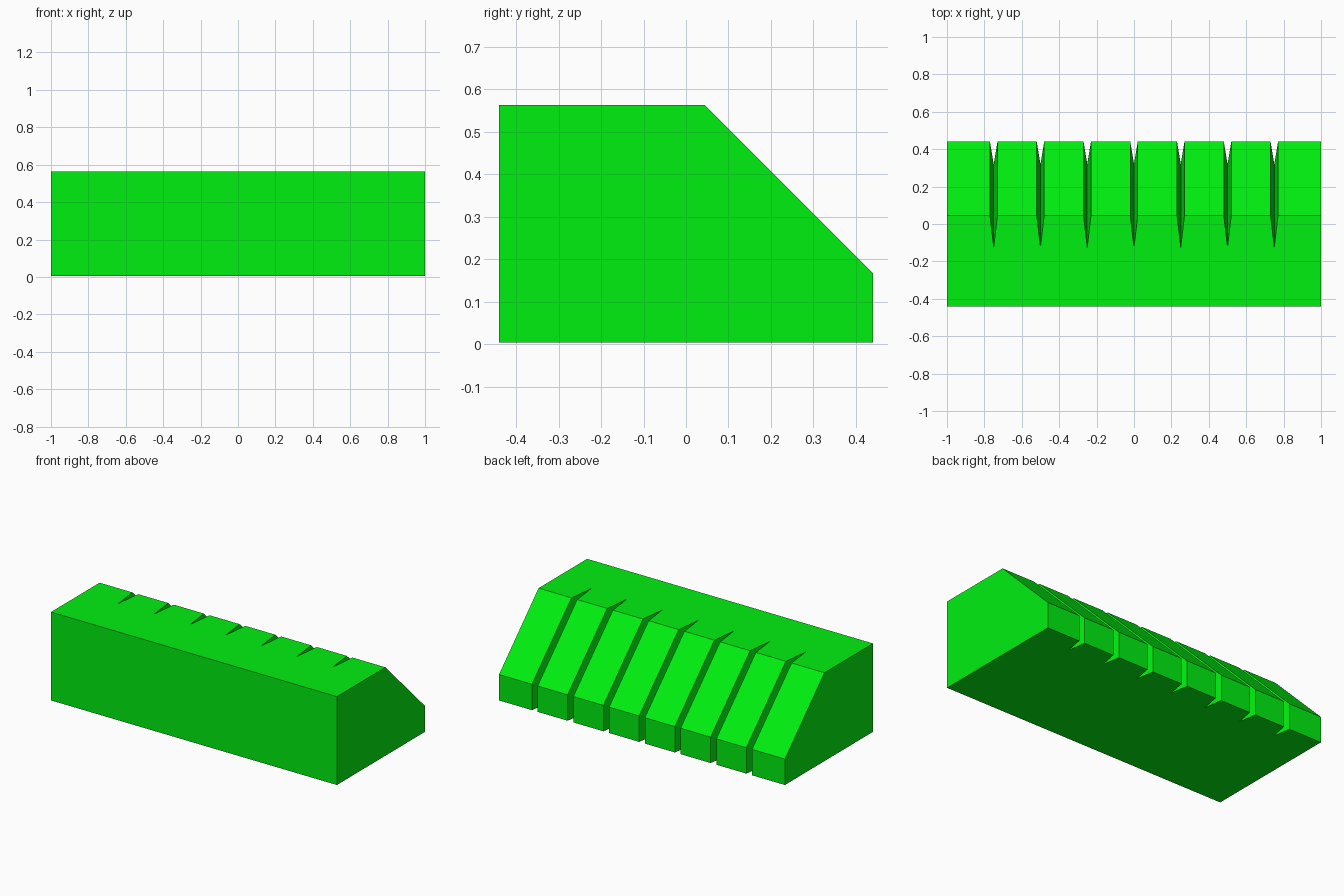
import bpy, bmesh

if "Cube" in bpy.data.objects:
    bpy.data.objects.remove(bpy.data.objects["Cube"])

# Side profiles (y, z): full body, and the floor of a groove set 0.12 inside it
BOTTOM, TOP = 0.004, 0.563
outer = [(-0.44, BOTTOM), (0.44, BOTTOM), (0.44, 0.168), (0.045, TOP), (-0.44, TOP)]
inner = [(-0.44, BOTTOM), (0.32, BOTTOM), (0.32, 0.118), (-0.125, TOP), (-0.44, TOP)]
HALF_GROOVE = 0.02

# Sections along x: every groove pinches from the outer to the inner profile
sections = [(-1.0, outer)]
for i in range(-3, 4):
    x = i * 0.25
    sections += [(x - HALF_GROOVE, outer), (x, inner), (x + HALF_GROOVE, outer)]
sections.append((1.0, outer))

# Loft the sections into one closed grooved block
bm = bmesh.new()
rings = [[bm.verts.new((x, y, z)) for y, z in prof] for x, prof in sections]
for a, b in zip(rings, rings[1:]):
    for k in range(5):
        n = (k + 1) % 5
        bm.faces.new((a[k], a[n], b[n], b[k]))
bm.faces.new(rings[0])
bm.faces.new(rings[-1])

# Merge the flat strips between grooves into clean faces
bmesh.ops.recalc_face_normals(bm, faces=bm.faces)
bmesh.ops.dissolve_limit(bm, angle_limit=0.01, verts=bm.verts, edges=bm.edges)

mesh = bpy.data.meshes.new("grooved_block")
bm.to_mesh(mesh)
bm.free()
block = bpy.data.objects.new("grooved_block", mesh)
bpy.context.collection.objects.link(block)

# Bright green material
green = bpy.data.materials.new("green")
green.diffuse_color = (0.0, 0.87, 0.005, 1.0)
green.use_nodes = True
green.node_tree.nodes["Principled BSDF"].inputs["Base Color"].default_value = green.diffuse_color
mesh.materials.append(green)
